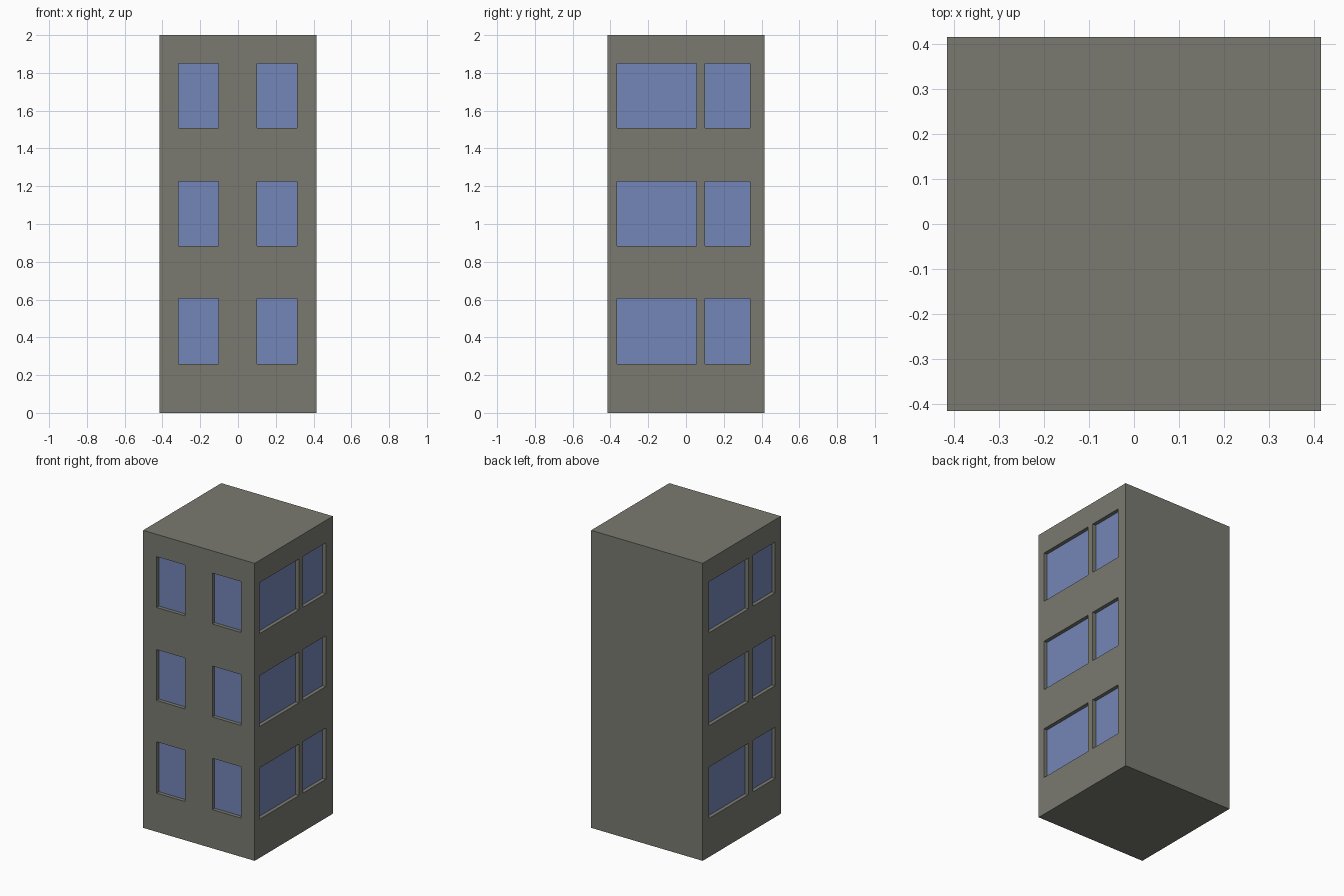
import bpy, bmesh
from mathutils import Vector

if "Cube" in bpy.data.objects:
    bpy.data.objects.remove(bpy.data.objects["Cube"])

H, HEIGHT, DEPTH = 0.415, 2.0, 0.025
ROWS = [(0.26, 0.605), (0.883, 1.225), (1.508, 1.85)]


def material(name, rgb):
    m = bpy.data.materials.new(name)
    m.diffuse_color = (*rgb, 1.0)
    m.use_nodes = True
    m.node_tree.nodes["Principled BSDF"].inputs["Base Color"].default_value = m.diffuse_color
    return m


# plain box body
bm = bmesh.new()
bmesh.ops.create_cube(bm, size=1)
for v in bm.verts:
    v.co = (v.co.x * 2 * H, v.co.y * 2 * H, (v.co.z + 0.5) * HEIGHT)
bm.normal_update()


def wall_faces(normal):
    return [f for f in bm.faces if f.normal.dot(normal) > 0.99
            and abs(f.calc_center_median().dot(normal) - H) < 1e-3]


def cut_wall(normal, co, direction):
    faces = wall_faces(normal)
    edges = {e for f in faces for e in f.edges}
    verts = {v for f in faces for v in f.verts}
    bmesh.ops.bisect_plane(bm, geom=faces + list(edges) + list(verts), dist=1e-5,
                           plane_co=co, plane_no=direction)
    bm.normal_update()


def add_windows(normal, axis, columns):
    """Slice one wall into a grid and sink the window cells."""
    along = Vector((0, 0, 0))
    along[axis] = 1
    for u in {u for col in columns for u in col}:
        cut_wall(normal, along * u, along)
    for z in {z for row in ROWS for z in row}:
        cut_wall(normal, Vector((0, 0, z)), Vector((0, 0, 1)))
    panes = []
    for f in wall_faces(normal):
        c = f.calc_center_bounds()
        if any(a < c[axis] < b for a, b in columns) and any(a < c.z < b for a, b in ROWS):
            panes.append(f)
    bmesh.ops.inset_individual(bm, faces=panes, thickness=0.0, depth=-DEPTH)
    for f in panes:
        f.material_index = 1
    bm.normal_update()


# front, right and left windows (the back is blank)
add_windows(Vector((0, -1, 0)), 1 - 1, [(-0.315, -0.103), (0.10, 0.312)])
add_windows(Vector((1, 0, 0)), 1, [(-0.365, 0.055), (0.10, 0.34)])
add_windows(Vector((-1, 0, 0)), 1, [(-0.355, -0.118), (-0.07, 0.35)])

mesh = bpy.data.meshes.new("building")
bm.to_mesh(mesh)
bm.free()
mesh.materials.append(material("grey_concrete", (0.195, 0.195, 0.165)))
mesh.materials.append(material("blue_glass", (0.175, 0.24, 0.48)))
bpy.context.collection.objects.link(bpy.data.objects.new("building", mesh))
